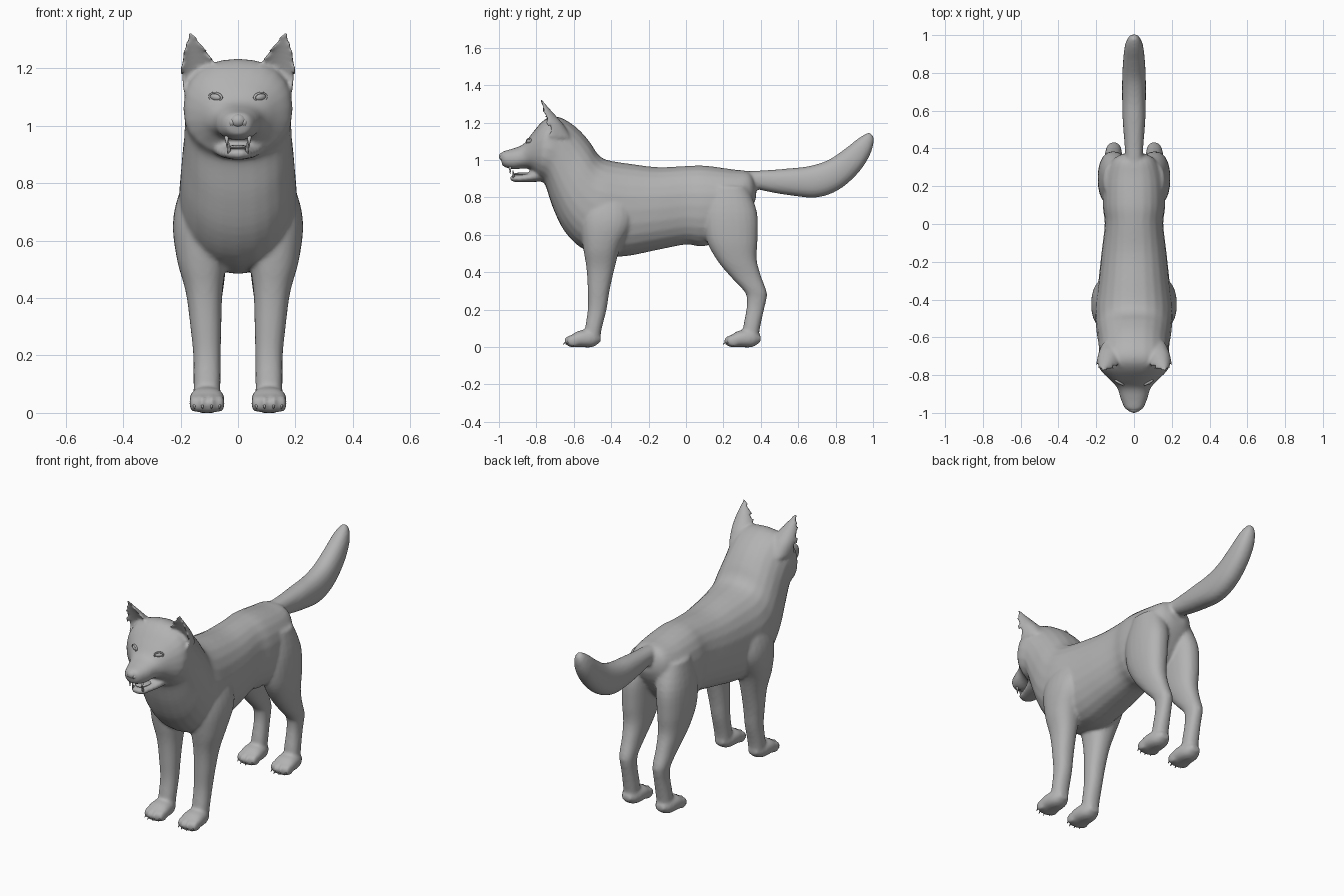
import bpy, bmesh, math
from mathutils import Vector, Matrix
from mathutils.bvhtree import BVHTree

cube = bpy.data.objects.get("Cube")
if cube:
    bpy.data.objects.remove(cube, do_unlink=True)

grey = bpy.data.materials.new("plain_grey")
grey.use_nodes = True
COLOUR = (0.45, 0.45, 0.45, 1)
grey.diffuse_color = COLOUR
grey.node_tree.nodes["Principled BSDF"].inputs["Base Color"].default_value = COLOUR

SIDES = (1, -1)
SEGMENTS = 24
STEPS = 4


def spline(rows):
    """Pass a smooth curve through the rows of ring numbers."""
    out = []
    last = len(rows) - 1
    for i in range(last):
        a, b, c, d = (rows[max(0, min(last, k))] for k in (i - 1, i, i + 1, i + 2))
        for s in range(STEPS):
            t = s / STEPS
            out.append([q + t * ((r - p) / 2 + t * (p - 2.5 * q + 2 * r - e / 2
                        + t * (1.5 * (q - r) + (e - p) / 2)))
                        for p, q, r, e in zip(a, b, c, d)])
    return out + [list(rows[last])]


def power(v, k=0.88):
    return math.copysign(abs(v) ** k, v)


def loft(bm, rows, cupped=False):
    """Skin rings given as centre x, top y, top z, bottom y, bottom z, half width."""
    rings = []
    for cx, ty, tz, by, bz, w in spline(rows):
        top, low = Vector((cx, ty, tz)), Vector((cx, by, bz))
        mid, up = (top + low) / 2, (top - low) / 2
        ring = []
        for k in range(SEGMENTS):
            a = math.tau * k / SEGMENTS
            v = power(math.sin(a))
            if cupped and v < 0:
                v *= -0.4
            ring.append(bm.verts.new(mid + up * v + Vector((w * power(math.cos(a)), 0, 0))))
        rings.append(ring)
    for r, q in zip(rings, rings[1:]):
        for k in range(SEGMENTS):
            n = (k + 1) % SEGMENTS
            bm.faces.new((r[k], r[n], q[n], q[k]))
    bm.faces.new(rings[0])
    bm.faces.new(rings[-1])


def centred(rows):
    return [(0, *r) for r in rows]


def upright(rows, side):
    """Level rings from centre x, centre y, z, half width, half depth."""
    return [(side * x, y + d, z, y - d, z, w) for x, y, z, w, d in rows]


def ball(bm, at, radii):
    m = Matrix.Translation(at) @ Matrix.Diagonal((*radii, 1))
    bmesh.ops.create_uvsphere(bm, u_segments=20, v_segments=12, radius=1, matrix=m)


def spike(bm, base, tip, radius):
    axis = Vector(tip) - Vector(base)
    m = Matrix.Translation((Vector(base) + Vector(tip)) / 2) \
        @ axis.to_track_quat('Z', 'Y').to_matrix().to_4x4()
    bmesh.ops.create_cone(bm, cap_ends=True, segments=10, radius1=radius,
                          radius2=radius * 0.2, depth=axis.length, matrix=m)


def finish(bm, name):
    bmesh.ops.recalc_face_normals(bm, faces=bm.faces)
    for f in bm.faces:
        f.smooth = True
    mesh = bpy.data.meshes.new(name)
    bm.to_mesh(mesh)
    bm.free()
    mesh.materials.append(grey)
    ob = bpy.data.objects.new(name, mesh)
    bpy.context.collection.objects.link(ob)
    return ob


# Rump, torso, neck, head and muzzle
trunk = [(.375, .87, .375, .80, .05), (.34, .935, .345, .73, .11),
         (.25, .95, .25, .60, .155), (.1, .97, .1, .54, .165),
         (0, .968, 0, .548, .155), (-.15, .962, -.15, .52, .172),
         (-.3, .98, -.33, .485, .19), (-.42, 1.0, -.45, .495, .205),
         (-.47, 1.03, -.56, .53, .203), (-.51, 1.09, -.65, .62, .197),
         (-.56, 1.15, -.71, .74, .188), (-.62, 1.2, -.75, .86, .186),
         (-.68, 1.23, -.77, .89, .19), (-.73, 1.23, -.785, .90, .186),
         (-.775, 1.2, -.80, .92, .166), (-.825, 1.14, -.835, .95, .122),
         (-.87, 1.085, -.87, .955, .088), (-.93, 1.06, -.925, .95, .07),
         (-.98, 1.045, -.975, .965, .047), (-.995, 1.025, -.985, .985, .022)]
jaw = [(-.76, .99, -.75, .885, .10), (-.82, .94, -.82, .883, .075),
       (-.88, .923, -.88, .882, .054), (-.92, .92, -.92, .883, .042),
       (-.942, .912, -.938, .892, .02)]
tail = [(.3, .94, .33, .86, .045), (.42, .945, .42, .835, .05),
        (.55, .955, .55, .812, .06), (.66, .968, .70, .80, .063),
        (.76, 1.0, .82, .843, .062), (.85, 1.06, .92, .93, .056),
        (.92, 1.115, .98, 1.02, .046), (.965, 1.142, 1.003, 1.09, .028),
        (.985, 1.147, 1.003, 1.125, .01)]

# Limbs, ears and paws
front_leg = [(.08, -.42, .86, .08, .1), (.11, -.42, .75, .1, .14),
             (.127, -.425, .65, .1, .14), (.126, -.45, .53, .086, .1),
             (.118, -.457, .42, .064, .075), (.112, -.467, .3, .054, .058),
             (.108, -.475, .2, .048, .05), (.108, -.495, .1, .047, .045),
             (.108, -.505, .03, .045, .045)]
hind_leg = [(.08, .23, .86, .08, .1), (.105, .237, .72, .083, .143),
            (.113, .245, .58, .078, .138), (.112, .27, .47, .066, .108),
            (.11, .318, .38, .052, .083), (.108, .37, .3, .044, .06),
            (.106, .378, .26, .04, .053), (.105, .37, .2, .039, .047),
            (.106, .35, .1, .043, .045), (.108, .345, .03, .042, .04)]
ear = [(.125, -.73, 1.12, .065, .12), (.132, -.755, 1.19, .068, .1),
       (.145, -.768, 1.245, .049, .065), (.157, -.778, 1.29, .026, .035),
       (.166, -.783, 1.328, .006, .01)]
paw = [(-.455, .06, -.455, .03, .025), (-.5, .09, -.5, 0, .052),
       (-.57, .088, -.57, 0, .062), (-.615, .062, -.615, 0, .055),
       (-.635, .04, -.635, .006, .04)]
PAW_SHIFTS = (0, .855)
PAW_X = .108
TOES = ((-.044, .014), (-.016, 0), (.016, 0), (.044, .014))

bm = bmesh.new()
for part in (trunk, jaw, tail):
    loft(bm, centred(part))
for side in SIDES:
    loft(bm, upright(front_leg, side))
    loft(bm, upright(hind_leg, side))
    loft(bm, upright(ear, side), cupped=True)
    for shift in PAW_SHIFTS:
        loft(bm, [(side * PAW_X, t + shift, tz, b + shift, bz, w)
                  for t, tz, b, bz, w in paw])
        for dx, dy in TOES:
            ball(bm, (side * PAW_X + dx, shift + dy - .615, .033), (.018, .037, .031))
body = finish(bm, "body")

# Fuse the overlapping volumes into one smooth skin
fuse = body.modifiers.new("fuse", 'REMESH')
fuse.mode = 'VOXEL'
fuse.voxel_size = 0.009
fuse.use_smooth_shade = True
soften = body.modifiers.new("soften", 'SMOOTH')
soften.factor = 0.5
soften.iterations = 6

# Surface lookup for seating the eyes
depsgraph = bpy.context.evaluated_depsgraph_get()
skin = BVHTree.FromObject(body, depsgraph)

eyes, lids = bmesh.new(), bmesh.new()
for side in SIDES:
    hit = skin.ray_cast(Vector((side * .078, -2, 1.1)), Vector((0, 1, 0)))[0]
    spot = hit or Vector((side * .078, -.83, 1.1))
    turn = Matrix.Translation(spot) @ Matrix.Rotation(side * .5, 4, 'Z') \
        @ Matrix.Rotation(-side * .15, 4, 'Y')
    bmesh.ops.create_uvsphere(eyes, u_segments=20, v_segments=12, radius=1,
                              matrix=turn @ Matrix.Diagonal((.021, .01, .012, 1)))
    # Almond eyelid rim swept as a small tube
    rim = []
    for i in range(20):
        a = math.tau * i / 20
        centre = Vector((.024 * math.cos(a), 0, .014 * math.sin(a)))
        out = Vector((math.cos(a), 0, math.sin(a))) * .004
        rim.append([lids.verts.new(turn @ (centre + out * math.cos(b)
                    + Vector((0, .006 * math.sin(b), 0))))
                    for b in (math.tau * j / 8 for j in range(8))])
    for i in range(20):
        p, q = rim[i - 1], rim[i]
        for j in range(8):
            lids.faces.new((p[j - 1], p[j], q[j], q[j - 1]))
finish(eyes, "eyes")
finish(lids, "eyelids")

# Nose pad with side wings
bm = bmesh.new()
ball(bm, (0, -.972, 1.018), (.03, .028, .025))
for side in SIDES:
    ball(bm, (side * .02, -.97, 1.012), (.016, .024, .017))
finish(bm, "nose")

# Tongue and fangs in the open mouth
bm = bmesh.new()
ball(bm, (0, -.865, .925), (.036, .06, .009))
finish(bm, "tongue")
bm = bmesh.new()
for side in SIDES:
    spike(bm, (side * .04, -.94, .965), (side * .038, -.94, .925), .008)
    spike(bm, (side * .03, -.92, .905), (side * .033, -.925, .945), .007)
finish(bm, "teeth")

# Claws
bm = bmesh.new()
for side in SIDES:
    for shift in PAW_SHIFTS:
        for dx, dy in TOES:
            x, y = side * PAW_X + dx, shift + dy
            spike(bm, (x, y - .635, .034), (x, y - .657, .014), .007)
finish(bm, "claws")
